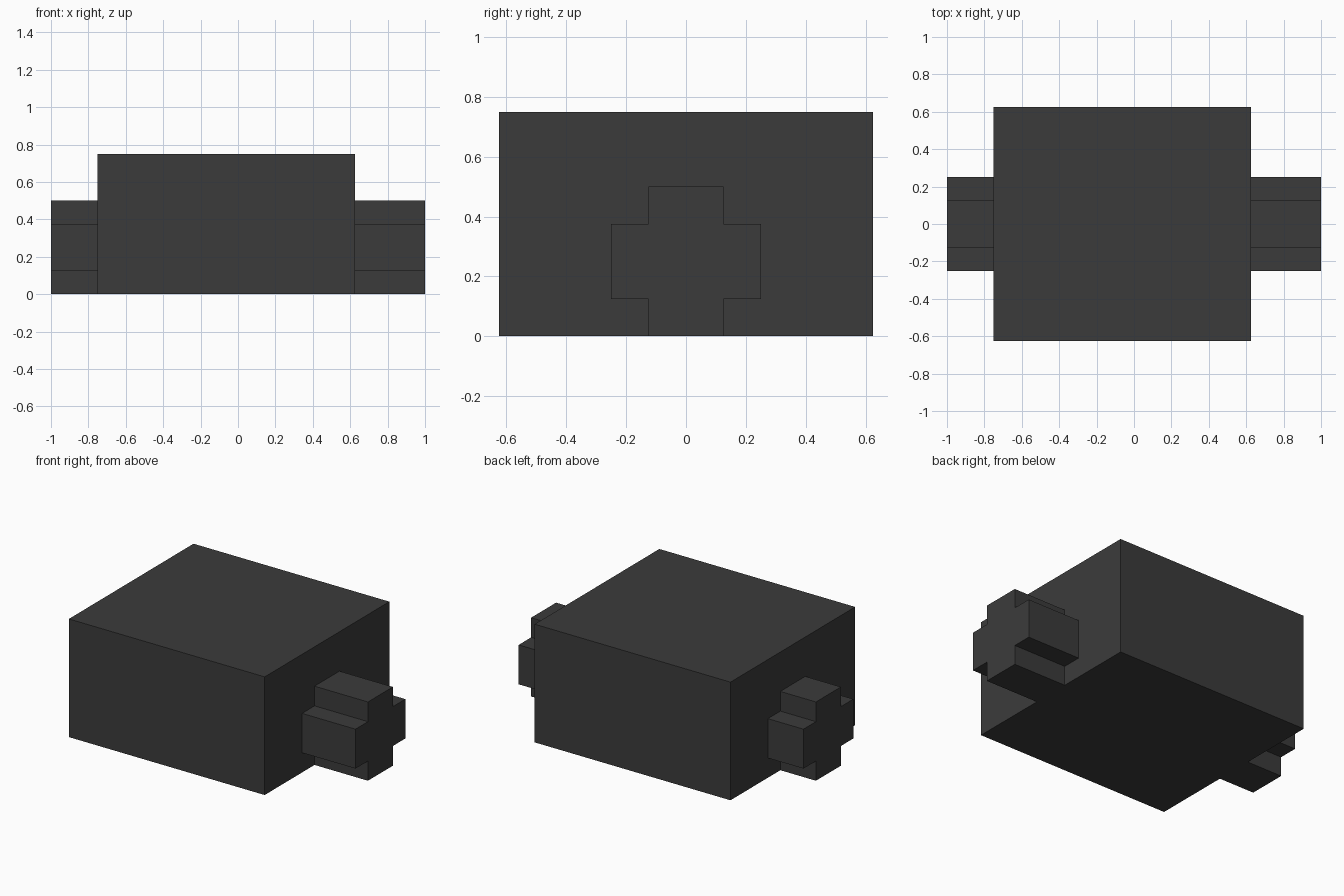
import bpy
import bmesh

if "Cube" in bpy.data.objects:
    bpy.data.objects.remove(bpy.data.objects["Cube"])

# One dark grey for the whole model
grey = bpy.data.materials.new("dark_grey")
grey.diffuse_color = (0.044, 0.044, 0.044, 1.0)
grey.use_nodes = True
grey.node_tree.nodes["Principled BSDF"].inputs["Base Color"].default_value = grey.diffuse_color


def extrude_along_x(name, profile, x0, x1):
    """Solid made by sweeping a (y, z) profile from x0 to x1."""
    bm = bmesh.new()
    face = bm.faces.new([bm.verts.new((x0, y, z)) for y, z in profile])
    swept = bmesh.ops.extrude_face_region(bm, geom=[face], use_keep_orig=True)
    verts = [v for v in swept["geom"] if isinstance(v, bmesh.types.BMVert)]
    bmesh.ops.translate(bm, verts=verts, vec=(x1 - x0, 0, 0))
    bmesh.ops.recalc_face_normals(bm, faces=bm.faces[:])
    mesh = bpy.data.meshes.new(name)
    bm.to_mesh(mesh)
    bm.free()
    mesh.materials.append(grey)
    obj = bpy.data.objects.new(name, mesh)
    bpy.context.collection.objects.link(obj)
    return obj


# Main block
w = 0.625
extrude_along_x("body", [(-w, 0), (w, 0), (w, 0.75), (-w, 0.75)], -0.75, 0.625)

# Plus-shaped axle section: arm half width a, arm reach r, centred at height r
a, r = 0.125, 0.25
plus = [(a, -r), (a, -a), (r, -a), (r, a), (a, a), (a, r),
        (-a, r), (-a, a), (-r, a), (-r, -a), (-a, -a), (-a, -r)]
plus = [(y, z + r) for y, z in plus]

# Axle ends on both sides of the block
for name, x0, x1 in (("left_axle_end", -1.0, -0.75), ("right_axle_end", 0.625, 1.0)):
    extrude_along_x(name, plus, x0, x1)
